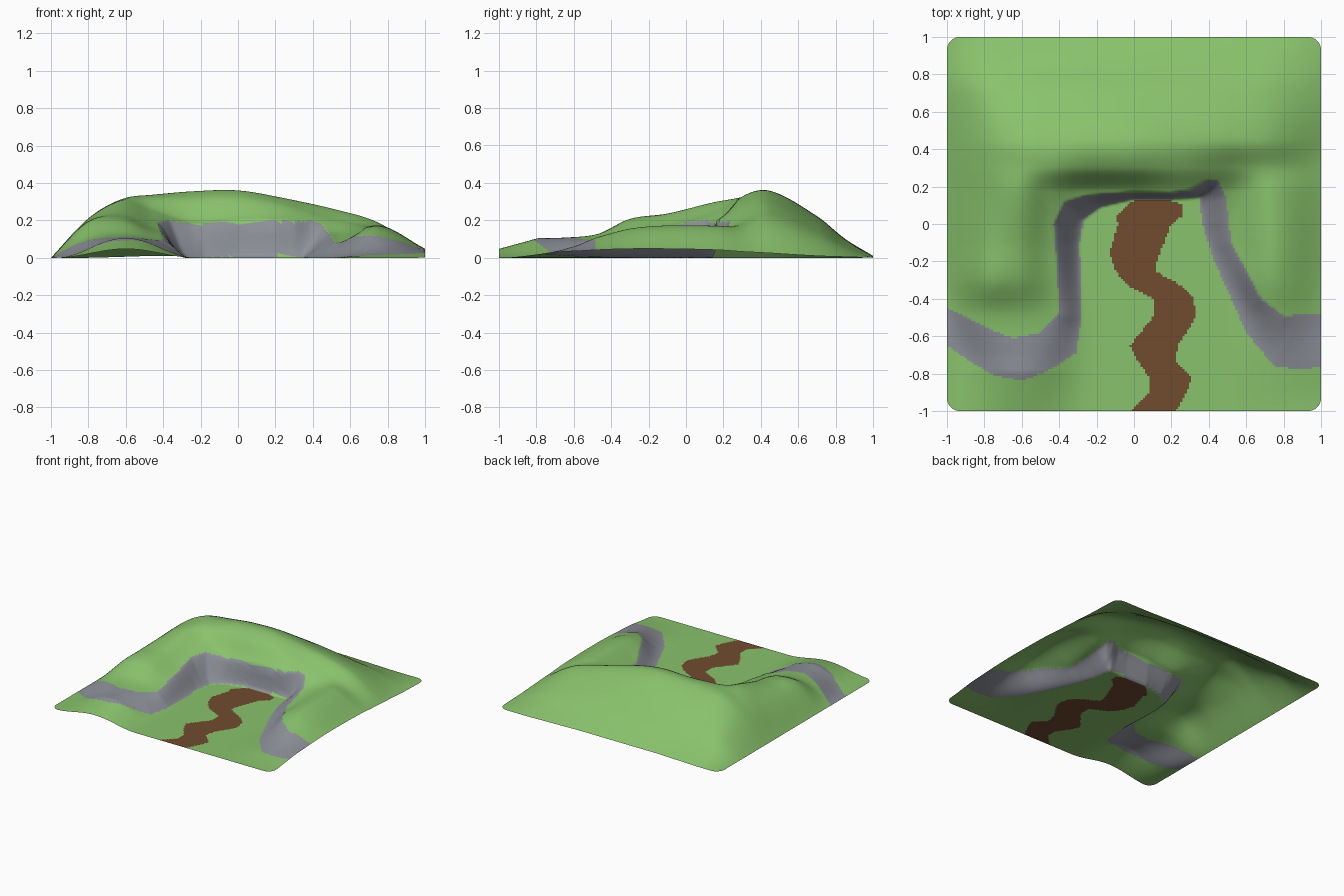
import bpy, bmesh, math

if "Cube" in bpy.data.objects:
    bpy.data.objects.remove(bpy.data.objects["Cube"])

N = 170  # cells per side

# Hill heights on a coarse grid, smoothly interpolated
XS = [-1, -.8, -.62, -.45, -.25, 0, .25, .52, .75, 1]
YS = [-.7, -.48, -.3, -.1, .17, .3, .45, .7, .85, 1]
HILL = [
    [0, .08, .105, .09, .03, .0, .0, .03, .07, .03],
    [0, .105, .125, .10, .07, .0, .0, .04, .11, .042],
    [0, .185, .20, .135, .10, .0, .0, .065, .155, .048],
    [0, .195, .235, .17, .15, .15, .10, .08, .172, .048],
    [0, .205, .30, .25, .19, .20, .20, .13, .168, .042],
    [0, .21, .31, .325, .32, .325, .285, .20, .155, .033],
    [0, .205, .305, .328, .35, .355, .315, .258, .187, .025],
    [0, .14, .18, .205, .22, .22, .20, .16, .11, .01],
    [0, .065, .08, .09, .10, .10, .09, .07, .05, .005],
    [0, .0, .005, .01, .01, .01, .01, .005, .0, .0]]

# Top and foot lines of the rock band, left to right
TOP = [(-1.1, -.41), (-.95, -.47), (-.8, -.55), (-.65, -.61), (-.5, -.58), (-.4, -.48),
       (-.41, -.25), (-.43, 0), (-.37, .12), (-.25, .155), (0, .17), (.2, .165), (.3, .18),
       (.38, .23), (.45, .23), (.49, .15), (.52, -.1), (.6, -.25), (.68, -.4),
       (.8, -.49), (1.1, -.48)]
FOOT = [(-1.1, -.58), (-.9, -.72), (-.75, -.81), (-.6, -.84), (-.45, -.78), (-.31, -.69),
        (-.28, -.5), (-.29, -.1), (-.27, .02), (-.18, .09), (0, .135), (.2, .135), (.35, .14),
        (.365, 0), (.43, -.2), (.52, -.4), (.6, -.58), (.75, -.76), (.9, -.78), (1.1, -.74)]

# Dirt track: y, left x, right x
TRACK = [(-1.01, -.03, .22), (-.9, .08, .28), (-.82, .08, .31), (-.73, .02, .22), (-.65, -.02, .235),
         (-.5, .10, .33), (-.4, .11, .32), (-.33, -.03, .25), (-.25, -.1, .11),
         (-.15, -.13, .14), (0, -.085, .2), (.04, -.1, .255), (.1, -.04, .255), (.14, .03, .17)]

ROCK_AREA = TOP + FOOT[::-1]
HILL_AREA = TOP + [(1.1, 1.1), (-1.1, 1.1)]


def smooth(t):
    t = max(0, min(1, t))
    return t * t * (3 - 2 * t)


def inside(x, y, poly):
    hit = False
    for (ax, ay), (bx, by) in zip(poly, poly[1:] + poly[:1]):
        if (ay > y) != (by > y) and x < ax + (y - ay) * (bx - ax) / (by - ay):
            hit = not hit
    return hit


def distance(x, y, line):
    best = 9
    for (ax, ay), (bx, by) in zip(line, line[1:]):
        dx, dy = bx - ax, by - ay
        t = max(0, min(1, ((x - ax) * dx + (y - ay) * dy) / (dx * dx + dy * dy)))
        best = min(best, math.hypot(x - ax - t * dx, y - ay - t * dy))
    return best


def curve(ks, vs, k):
    """Cubic interpolation through values vs at stations ks."""
    k = max(ks[0], min(ks[-1], k))
    n = len(ks) - 1
    i = max(j for j in range(n) if ks[j] <= k)

    def slope(j):
        a, b = max(0, j - 1), min(n, j + 1)
        return (vs[b] - vs[a]) / (ks[b] - ks[a])
    h = ks[i + 1] - ks[i]
    t = (k - ks[i]) / h
    return ((1 + 2 * t) * (1 - t) ** 2 * vs[i] + t * (1 - t) ** 2 * h * slope(i)
            + t * t * (3 - 2 * t) * vs[i + 1] + t * t * (t - 1) * h * slope(i + 1))


def floor_height(x, y):
    left = right = 0
    if -.975 < x < -.225:
        left = .105 * math.cos(math.pi * (x + .6) / .75) ** 2 * min(1, .45 + 2.6 * (y + 1))
        left *= 1 - smooth((y + .5) / .3)
    if x > .45:
        right = .035 * smooth((x - .45) / .5) * smooth((y + 1) / .4)
    return left + right


def height(x, y):
    low = floor_height(x, y)
    rock, hill = inside(x, y, ROCK_AREA), inside(x, y, HILL_AREA)
    if not rock and not hill:
        return low
    high = max(0, curve(YS, [curve(XS, row, x) for row in HILL], y))
    if hill:
        return high
    a, b = distance(x, y, FOOT), distance(x, y, TOP)
    t = a / (a + b + 1e-6)
    t = .5 * t + .5 * smooth(t)
    return low + (high - low) * t


def on_track(x, y):
    for (y0, l0, r0), (y1, l1, r1) in zip(TRACK, TRACK[1:]):
        if y0 <= y < y1:
            t = (y - y0) / (y1 - y0)
            return l0 + t * (l1 - l0) < x < r0 + t * (r1 - r0)
    return False


def material(name, rgb):
    m = bpy.data.materials.new(name)
    m.diffuse_color = (*rgb, 1)
    m.use_nodes = True
    m.node_tree.nodes["Principled BSDF"].inputs["Base Color"].default_value = m.diffuse_color
    return m


# Terrain sheet with rounded corners
bm = bmesh.new()
bmesh.ops.create_grid(bm, x_segments=N, y_segments=N, size=1)
C = .93
for v in bm.verts:
    x, y = v.co.x, v.co.y
    qx, qy = abs(x) - C, abs(y) - C
    if qx > 0 and qy > 0:
        s = max(qx, qy) / math.hypot(qx, qy)
        x, y = math.copysign(C + qx * s, x), math.copysign(C + qy * s, y)
    v.co = (x, y, height(x, y))

# Grass, rock band and dirt track by position
for f in bm.faces:
    c = f.calc_center_median()
    f.smooth = True
    f.material_index = 1 if inside(c.x, c.y, ROCK_AREA) else 2 if on_track(c.x, c.y) else 0

mesh = bpy.data.meshes.new("hillside_terrain")
bm.to_mesh(mesh)
bm.free()
terrain = bpy.data.objects.new("hillside_terrain", mesh)
bpy.context.collection.objects.link(terrain)
for m in (material("grass_green", (.25, .54, .15)),
          material("rock_grey", (.27, .28, .32)),
          material("dirt_brown", (.165, .072, .028))):
    mesh.materials.append(m)
